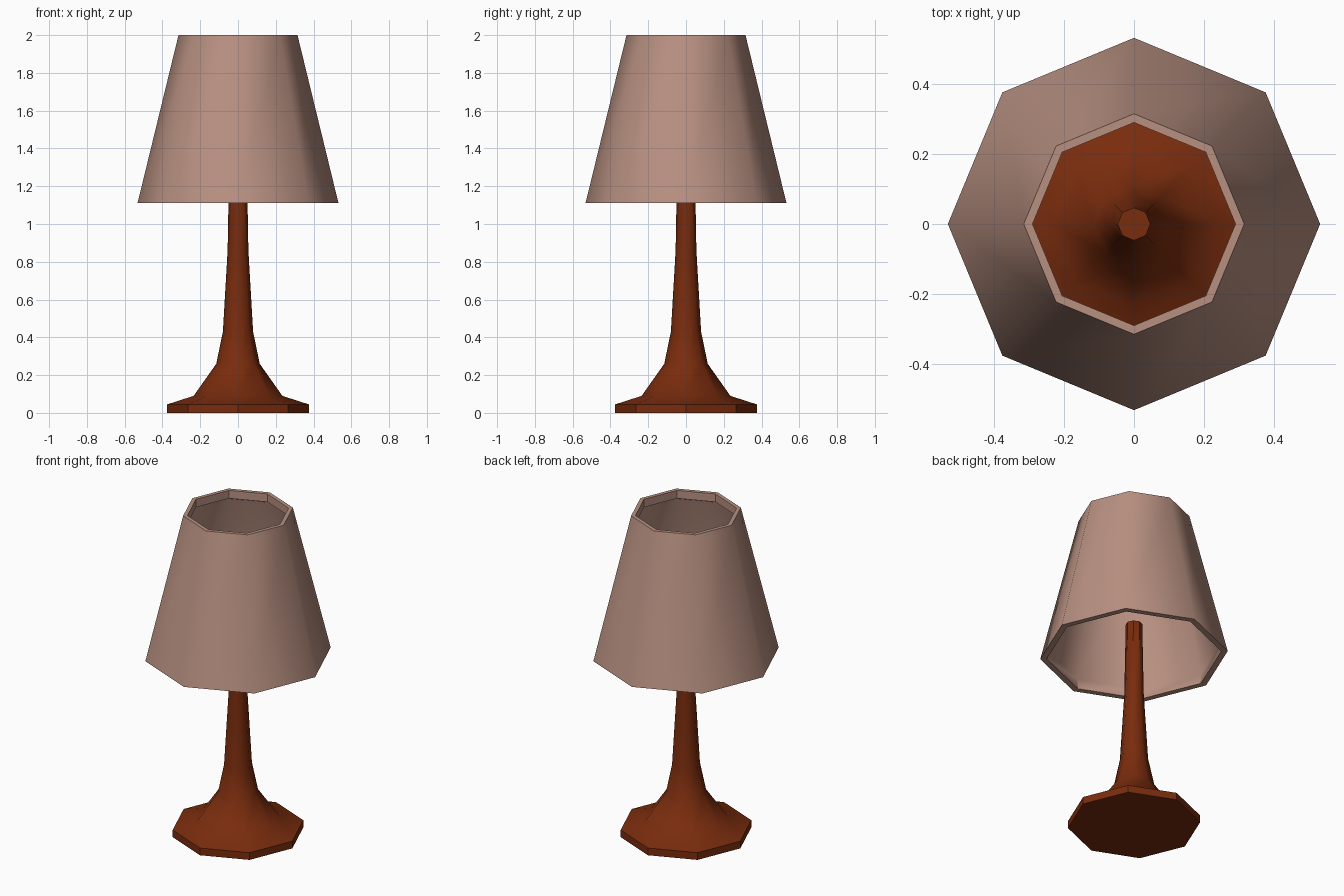
import bpy, bmesh, math

if "Cube" in bpy.data.objects:
    bpy.data.objects.remove(bpy.data.objects["Cube"])

SIDES = 8


def material(name, color):
    m = bpy.data.materials.new(name)
    m.diffuse_color = (*color, 1)
    m.use_nodes = True
    m.node_tree.nodes["Principled BSDF"].inputs["Base Color"].default_value = m.diffuse_color
    return m


def lathe(name, profile, mat, closed=False):
    """Revolve (radius, z) points into an eight-sided solid."""
    bm = bmesh.new()
    rings = []
    for r, z in profile:
        rings.append([bm.verts.new((r * math.cos(math.tau * i / SIDES),
                                    r * math.sin(math.tau * i / SIDES), z))
                      for i in range(SIDES)])
    pairs = list(zip(rings, rings[1:]))
    if closed:
        pairs.append((rings[-1], rings[0]))
    else:
        bm.faces.new(rings[0])
        bm.faces.new(rings[-1])
    for a, b in pairs:
        for i in range(SIDES):
            j = (i + 1) % SIDES
            bm.faces.new((a[i], a[j], b[j], b[i]))
    bmesh.ops.recalc_face_normals(bm, faces=bm.faces)
    me = bpy.data.meshes.new(name)
    bm.to_mesh(me)
    bm.free()
    ob = bpy.data.objects.new(name, me)
    bpy.context.collection.objects.link(ob)
    me.materials.append(mat)
    bpy.ops.object.select_all(action='DESELECT')
    ob.select_set(True)
    bpy.context.view_layer.objects.active = ob
    bpy.ops.object.shade_smooth_by_angle(angle=math.radians(44.97))
    return ob


wood = material("wood", (0.19, 0.025, 0.004))
fabric = material("fabric", (0.48, 0.28, 0.22))

# Flared foot and tapering stem
lathe("lamp_base", [(0.375, 0), (0.375, 0.045), (0.235, 0.09), (0.115, 0.26),
                    (0.08, 0.43), (0.055, 0.86), (0.047, 1.31)], wood)

# Hollow shade with upright lips inside both openings
lathe("lamp_shade", [(0.532, 1.11), (0.315, 2.0), (0.29, 2.0), (0.29, 1.95),
                     (0.31, 1.94), (0.495, 1.17), (0.495, 1.11)],
      fabric, closed=True)
